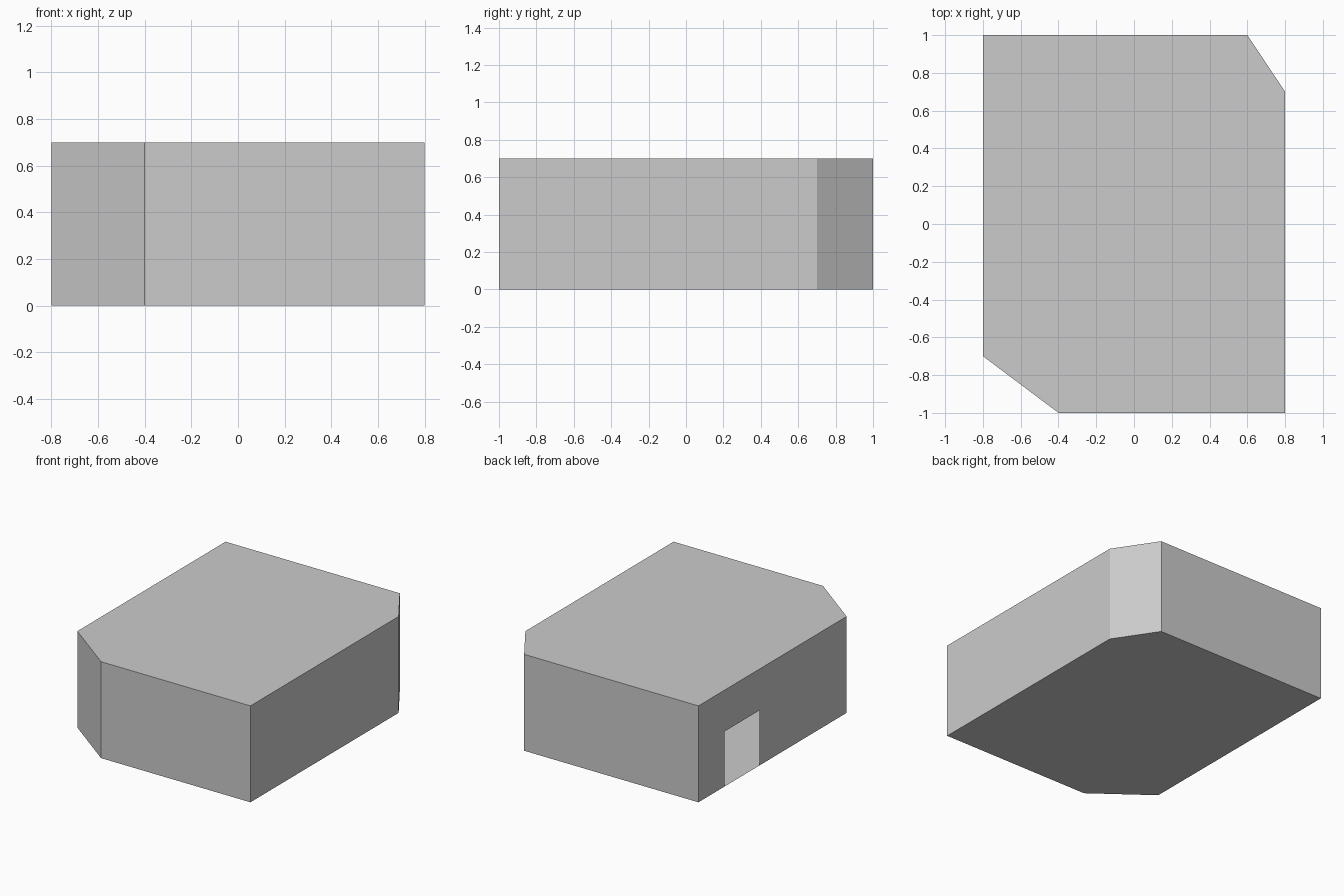
import bpy, bmesh

if "Cube" in bpy.data.objects:
    bpy.data.objects.remove(bpy.data.objects["Cube"])

HEIGHT = 0.7
# Footprint with two cut corners, counter-clockwise; the last edge is the left wall
footprint = [(-0.8, -0.7), (-0.4, -1), (0.8, -1), (0.8, 0.7), (0.6, 1), (-0.8, 1)]
# Doorway in the left wall: y range and height
DOOR_BACK, DOOR_FRONT, DOOR_TOP = 0.7, 0.3, 0.4

bm = bmesh.new()
low = [bm.verts.new((x, y, 0)) for x, y in footprint]
high = [bm.verts.new((x, y, HEIGHT)) for x, y in footprint]

# Plain walls
for i in range(len(footprint) - 1):
    bm.faces.new((low[i], low[i + 1], high[i + 1], high[i]))

# Left wall, notched by the open doorway
door = [bm.verts.new((-0.8, y, z)) for y, z in (
    (DOOR_BACK, 0), (DOOR_BACK, DOOR_TOP), (DOOR_FRONT, DOOR_TOP), (DOOR_FRONT, 0))]
bm.faces.new([low[-1]] + door + [low[0], high[0], high[-1]])

# Roof and floor (the floor shares the doorway sill)
bm.faces.new(high)
bm.faces.new(list(reversed(low + [door[0], door[3]])))

mesh = bpy.data.meshes.new("room_shell")
bm.to_mesh(mesh)
bm.free()
room = bpy.data.objects.new("room_shell", mesh)
bpy.context.collection.objects.link(room)
